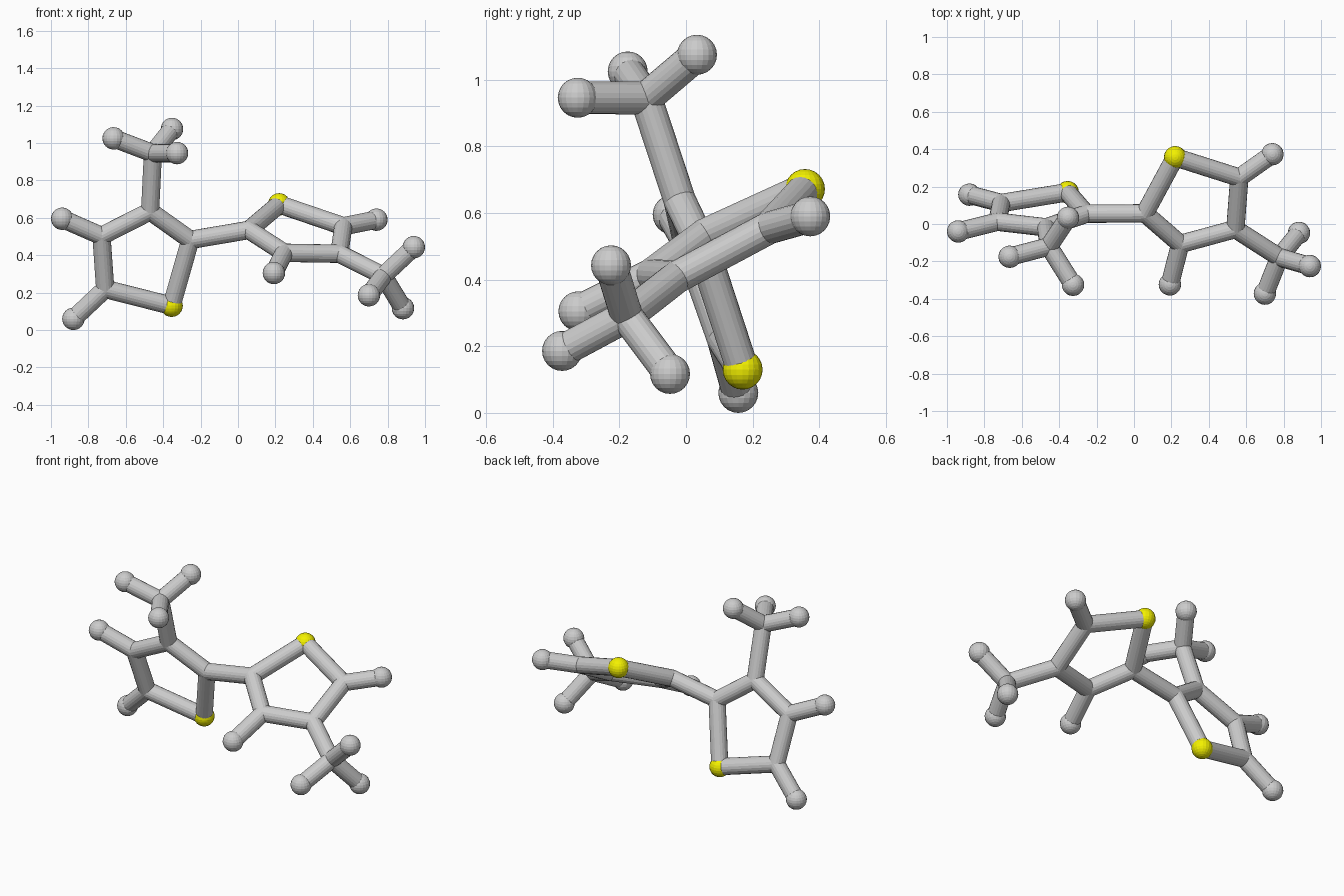
import bpy
from mathutils import Vector

if "Cube" in bpy.data.objects:
    bpy.data.objects.remove(bpy.data.objects["Cube"])

ATOM_R, BOND_R = 0.06, 0.049

yellow = bpy.data.materials.new("yellow")
yellow.diffuse_color = (0.9, 0.88, 0.0, 1)
yellow.use_nodes = True
yellow.node_tree.nodes["Principled BSDF"].inputs["Base Color"].default_value = yellow.diffuse_color


def ball(name, pos, radius):
    bpy.ops.mesh.primitive_uv_sphere_add(segments=20, ring_count=12, radius=radius, location=pos)
    ob = bpy.context.object
    ob.name = name
    return ob


def rod(name, a, b):
    a, b = Vector(a), Vector(b)
    bpy.ops.mesh.primitive_cylinder_add(vertices=20, radius=BOND_R, depth=(b - a).length,
                                        location=(a + b) / 2, end_fill_type='NGON')
    ob = bpy.context.object
    ob.name = name
    ob.rotation_mode = 'QUATERNION'
    ob.rotation_quaternion = (b - a).to_track_quat('Z', 'Y')


def half(side, ring, ends, methyl, methyl_at, tips):
    """Five-sided ring (first corner yellow), outer ends, and a three-tipped branch."""
    for i, p in enumerate(ring):
        rod(f"{side}_ring_rod", p, ring[(i + 1) % 5])
        if i == 0:
            ball(f"{side}_yellow_ball", p, ATOM_R).data.materials.append(yellow)
        else:
            ball(f"{side}_ring_joint", p, BOND_R)
    for i, p in ends.items():
        rod(f"{side}_end_rod", ring[i], p)
        ball(f"{side}_end_ball", p, ATOM_R)
    rod(f"{side}_branch_rod", ring[methyl_at], methyl)
    ball(f"{side}_branch_joint", methyl, BOND_R)
    for p in tips:
        rod(f"{side}_tip_rod", methyl, p)
        ball(f"{side}_tip_ball", p, ATOM_R)


# Left half: upright ring with the branch pointing up
left = [(-.355, .17, .13), (-.255, .055, .482), (-.47, -.018, .635),
        (-.73, .012, .503), (-.71, .112, .22)]
half("left", left,
     {3: (-.94, -.04, .595), 4: (-.88, .157, .06)},
     (-.455, -.12, .945), 2,
     [(-.665, -.175, 1.025), (-.353, .033, 1.075), (-.326, -.325, .946)])

# Right half: tilted ring with the branch at the outer corner
right = [(.22, .357, .672), (.058, .057, .535), (.247, -.107, .413),
         (.542, -.027, .408), (.563, .248, .555)]
half("right", right,
     {2: (.192, -.323, .305), 4: (.74, .373, .59)},
     (.777, -.178, .29), 3,
     [(.94, -.225, .443), (.70, -.372, .186), (.882, -.048, .117)])

# Link between the two rings
rod("link_rod", left[1], right[1])
